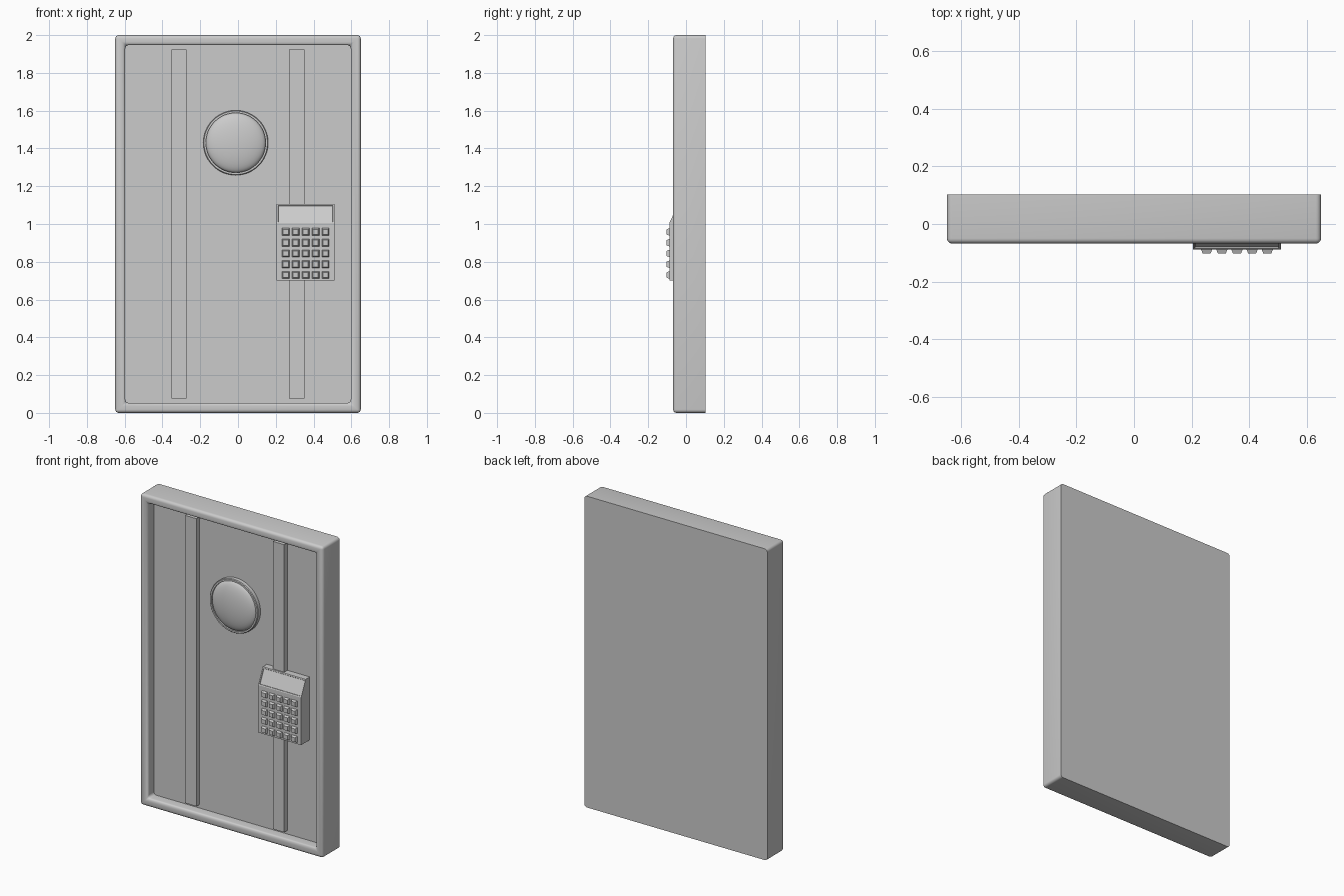
import bpy, bmesh, math
from mathutils import Matrix, Vector

if "Cube" in bpy.data.objects:
    bpy.data.objects.remove(bpy.data.objects["Cube"])

FRONT, BACK, PANEL = -0.068, 0.103, 0.0


def finish(name, bm, smooth=False):
    bmesh.ops.recalc_face_normals(bm, faces=bm.faces)
    me = bpy.data.meshes.new(name)
    bm.to_mesh(me)
    bm.free()
    ob = bpy.data.objects.new(name, me)
    bpy.context.collection.objects.link(ob)
    if smooth:
        bpy.ops.object.select_all(action='DESELECT')
        ob.select_set(True)
        bpy.context.view_layer.objects.active = ob
        bpy.ops.object.shade_smooth_by_angle(angle=math.radians(35))
    return ob


def box_bm(x0, x1, y0, y1, z0, z1):
    bm = bmesh.new()
    size = (x1 - x0, y1 - y0, z1 - z0)
    mid = Vector(((x0 + x1) / 2, (y0 + y1) / 2, (z0 + z1) / 2))
    bmesh.ops.create_cube(bm, size=1, matrix=Matrix.Translation(mid) @ Matrix.Diagonal((*size, 1)))
    return bm


def front_face(bm):
    return min(bm.faces, key=lambda f: f.calc_center_median().y)


def lathe(name, profile, cx, cz, steps=48):
    # profile of (radius, y) turned about a front-to-back axis
    bm = bmesh.new()
    vs = [bm.verts.new((cx + r, y, cz)) for r, y in profile]
    es = [bm.edges.new(p) for p in zip(vs, vs[1:])]
    bmesh.ops.spin(bm, geom=vs + es, cent=(cx, 0, cz), axis=(0, 1, 0),
                   angle=math.tau, steps=steps)
    bmesh.ops.remove_doubles(bm, verts=bm.verts, dist=1e-5)
    return finish(name, bm, True)


# Door slab with recessed panel and rounded rim
bm = box_bm(-0.65, 0.65, FRONT, BACK, 0, 2)
face = front_face(bm)
bmesh.ops.inset_region(bm, faces=[face], thickness=0.075)
bm.faces.ensure_lookup_table()
face = min(bm.faces, key=lambda f: f.calc_center_median().length_squared
           if all(abs(v.co.x) < 0.6 for v in f.verts) else 1e9)
out = bmesh.ops.extrude_discrete_faces(bm, faces=[face])
for v in out['faces'][0].verts:
    v.co.y = PANEL
edges = []
for e in bm.edges:
    a, b = (v.co for v in e.verts)
    along_y = abs(a.x - b.x) < 1e-5 and abs(a.z - b.z) < 1e-5
    on_front = abs(a.y - FRONT) < 1e-5 and abs(b.y - FRONT) < 1e-5
    straight = abs(a.x - b.x) < 1e-5 or abs(a.z - b.z) < 1e-5
    if along_y or (on_front and straight):
        edges.append(e)
bmesh.ops.bevel(bm, geom=edges, offset=0.018, segments=4, profile=0.5, affect='EDGES')
finish("door_slab", bm, True)

# Two vertical strips on the panel
for side, cx in (("left", -0.313), ("right", 0.311)):
    finish("strip_" + side, box_bm(cx - 0.04, cx + 0.04, -0.032, PANEL + 0.01, 0.076, 1.924))

# Round porthole: ring and domed glass
lathe("window_ring", [(0.172, 0.005), (0.172, -0.024), (0.168, -0.028),
                      (0.158, -0.028), (0.158, 0.005)], -0.012, 1.43)
dome = [(0.158 * math.cos(t), -0.015 - 0.04 * math.sin(t))
        for t in (math.pi / 2 * i / 10 for i in range(11))]
lathe("window_glass", dome, -0.012, 1.43)

# Keypad housing: side profile extruded across x
KX0, KX1, KY = 0.205, 0.51, -0.088
bm = bmesh.new()
side = [(0.01, 0.70), (KY, 0.70), (KY, 1.005), (-0.042, 1.105), (0.01, 1.105)]
f = bm.faces.new([bm.verts.new((KX0, y, z)) for y, z in side])
ext = bmesh.ops.extrude_face_region(bm, geom=[f])
bmesh.ops.translate(bm, vec=(KX1 - KX0, 0, 0),
                    verts=[v for v in ext['geom'] if isinstance(v, bmesh.types.BMVert)])
# Display sunk into the sloping face
bmesh.ops.recalc_face_normals(bm, faces=bm.faces)
slope = next(f for f in bm.faces if f.normal.y < -0.5 and f.normal.z > 0.2)
n = slope.normal.copy()
bmesh.ops.inset_region(bm, faces=[slope], thickness=0.01)
bmesh.ops.inset_region(bm, faces=[slope], thickness=0.002, depth=-0.005)
finish("keypad_housing", bm)

# Tapered keys in a five by five grid
for row in range(5):
    for col in range(5):
        x, z = 0.2525 + col * 0.0527, 0.73 + row * 0.057
        bm = box_bm(x - 0.02, x + 0.02, -0.103, KY + 0.001, z - 0.02, z + 0.02)
        for v in front_face(bm).verts:
            v.co.x = x + (v.co.x - x) * 0.68
            v.co.z = z + (v.co.z - z) * 0.68
        finish(f"key_{row}_{col}", bm)
